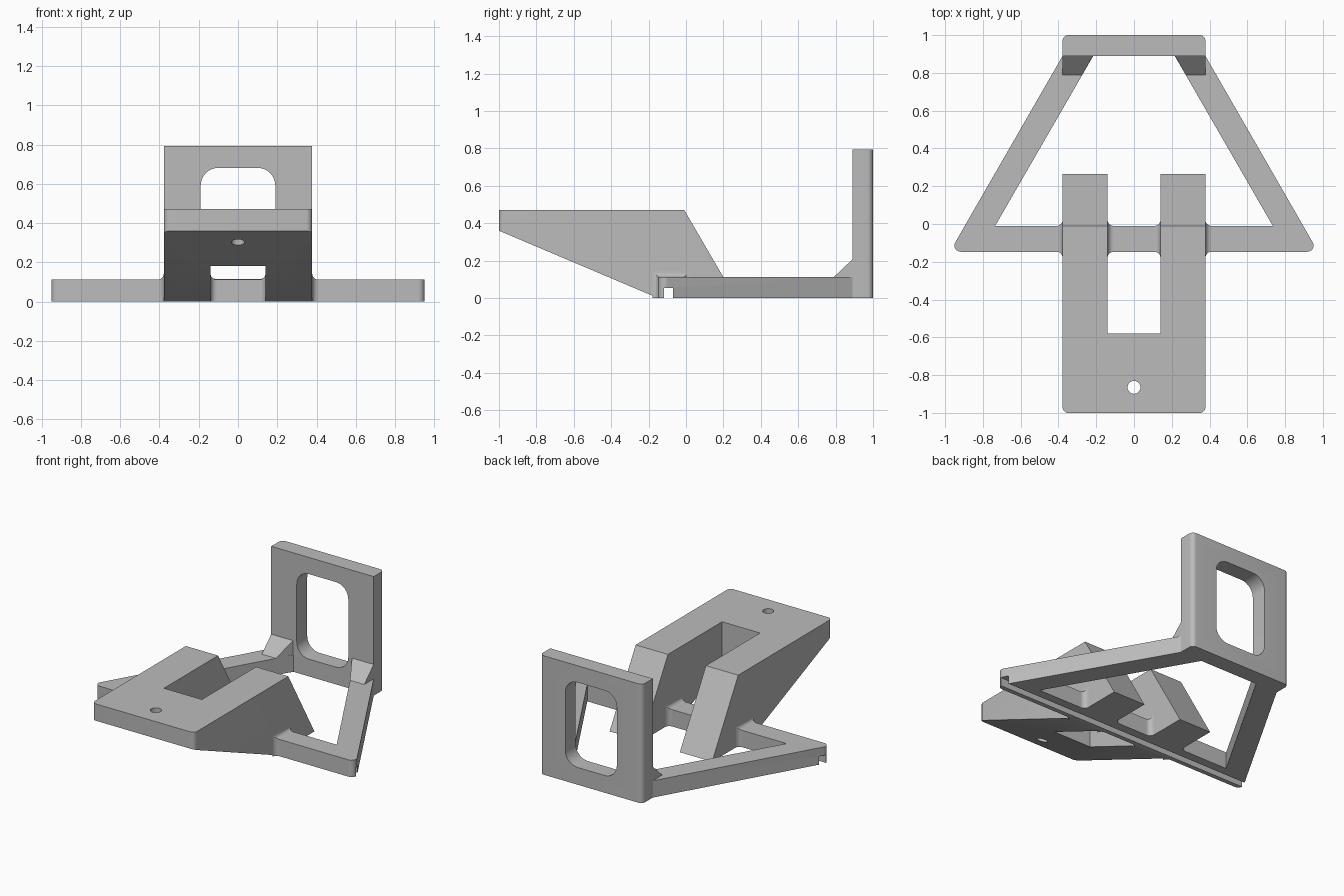
import bpy, bmesh, math
from mathutils import Vector, Matrix

cube = bpy.data.objects.get("Cube")
if cube:
    bpy.data.objects.remove(cube, do_unlink=True)

grey = bpy.data.materials.new("plain grey")
grey.use_nodes = True
COLOUR = (0.5, 0.5, 0.5, 1)
grey.diffuse_color = COLOUR
grey.node_tree.nodes["Principled BSDF"].inputs["Base Color"].default_value = COLOUR

# Maps from (outline u, outline v, depth) to world axes
AXES = {"z": lambda u, v, d: (u, v, d),
        "y": lambda u, v, d: (u, d, v),
        "x": lambda u, v, d: (d, u, v)}


def add_object(name, bm):
    bmesh.ops.recalc_face_normals(bm, faces=bm.faces)
    mesh = bpy.data.meshes.new(name)
    bm.to_mesh(mesh)
    bm.free()
    obj = bpy.data.objects.new(name, mesh)
    bpy.context.collection.objects.link(obj)
    mesh.materials.append(grey)
    return obj


def rounded(corners, steps=8):
    """Outline from (u, v, radius) corners, with arcs at rounded ones."""
    out = []
    for i, (u, v, r) in enumerate(corners):
        p = Vector((u, v))
        if r == 0:
            out.append(p)
            continue
        a = (Vector(corners[i - 1][:2]) - p).normalized()
        b = (Vector(corners[(i + 1) % len(corners)][:2]) - p).normalized()
        half = a.angle(b) / 2
        centre = p + (a + b).normalized() * r / math.sin(half)
        start = p + a * r / math.tan(half) - centre
        end = p + b * r / math.tan(half) - centre
        turn = math.atan2(start.x * end.y - start.y * end.x, start.dot(end))
        out += [centre + Matrix.Rotation(turn * k / steps, 2) @ start
                for k in range(steps + 1)]
    return out


def loft(name, rings):
    bm = bmesh.new()
    loops = [[bm.verts.new(p) for p in ring] for ring in rings]
    for lo, hi in zip(loops, loops[1:]):
        for i in range(len(lo)):
            bm.faces.new((lo[i - 1], lo[i], hi[i], hi[i - 1]))
    bm.faces.new(loops[0])
    bm.faces.new(loops[-1])
    return add_object(name, bm)


def prism(name, corners, axis, low, high):
    outline = rounded(corners)
    return loft(name, [[AXES[axis](p.x, p.y, d) for p in outline]
                       for d in (low, high)])


def box_corners(u0, u1, v0, v1, r=0):
    return [(u0, v0, r), (u1, v0, r), (u1, v1, r), (u0, v1, r)]


def cut(obj, cutter):
    cutter.hide_render = True
    mod = obj.modifiers.new("cut", "BOOLEAN")
    mod.operation, mod.solver, mod.object = "DIFFERENCE", "EXACT", cutter
    bpy.context.view_layer.objects.active = obj
    bpy.ops.object.modifier_apply(modifier=mod.name)
    bpy.data.objects.remove(cutter, do_unlink=True)


HALF, SLOT = 0.378, 0.14          # half widths of the body and its slot
BAR_FRONT, BAR_BACK, BAR_TOP = -0.147, -0.01, 0.112
WALL = 0.89                       # front face of the upright plate
parts = []

# Triangular base frame with rounded tips
frame = prism("base_frame", [(-HALF, WALL, 0), (-0.975, BAR_FRONT, 0.033),
                             (0.975, BAR_FRONT, 0.033), (HALF, WALL, 0)],
              "z", 0, BAR_TOP)
cut(frame, prism("frame_opening", [(-0.735, BAR_BACK, 0), (0.735, BAR_BACK, 0),
                                   (0.204, 0.91, 0), (-0.204, 0.91, 0)],
                 "z", -0.1, 0.3))
parts.append(frame)

# Upright plate with a rounded window
plate = prism("upright_plate", [(-HALF, WALL, 0), (HALF, WALL, 0),
                                (HALF, 1, 0.03), (-HALF, 1, 0.03)], "z", 0, 0.793)
cut(plate, prism("window", box_corners(-0.19, 0.19, 0.115, 0.682, 0.09), "y", 0.8, 1.1))
parts.append(plate)

# Sloping forked body with two arms
body = prism("forked_body", [(-1, 0.36, 0), (-1, 0.472, 0), (-0.01, 0.472, 0),
                             (0.265, 0, 0), (-0.15, 0, 0)], "x", -HALF, HALF)
bm = bmesh.new()
bm.from_mesh(body.data)
front_edges = [e for e in bm.edges if all(v.co.y < -0.99 for v in e.verts)
               and abs(e.verts[0].co.x - e.verts[1].co.x) < 0.01]
bmesh.ops.bevel(bm, geom=front_edges, offset=0.03, segments=6, profile=0.5, affect="EDGES")
bm.to_mesh(body.data)
bm.free()
cut(body, prism("slot", box_corners(-SLOT, SLOT, -0.58, 0.5), "z", -0.1, 0.6))
cut(body, prism("hole", box_corners(-0.034, 0.034, -0.899, -0.831, 0.0339), "z", 0, 0.6))
parts.append(body)

# Flared fillets where the bar meets each arm
R = 0.032
for side, name in ((-1, "right"), (1, "left")):
    for x, away, place in ((SLOT, -1, "inner"), (HALF, 1, "outer")):
        rings = []
        for k in range(8):
            angle = math.pi / 2 * k / 7
            t, flare = R * (1 - math.cos(angle)), R * (1 - math.sin(angle))
            y0, y1, top = BAR_FRONT - flare, BAR_BACK + flare, BAR_TOP + flare
            px = side * (x + away * t)
            rings.append([(px, y0, 0), (px, y1, 0), (px, y1, top), (px, y0, top)])
        parts.append(loft(f"{name}_{place}_fillet", rings))

    # Gusset bracing the plate on each side beam
    bm = bmesh.new()
    back, front = WALL + 0.005, 0.79
    pts = [(HALF, front, BAR_TOP), (0.273, front, BAR_TOP),
           (HALF, back, BAR_TOP), (0.215, back, BAR_TOP),
           (HALF, back, 0.212), (0.215, back, 0.212)]
    v = [bm.verts.new((side * px, py, pz)) for px, py, pz in pts]
    for ids in ((0, 1, 3, 2), (2, 3, 5, 4), (0, 1, 5, 4), (0, 2, 4), (1, 3, 5)):
        bm.faces.new([v[i] for i in ids])
    parts.append(add_object(f"{name}_gusset", bm))

# Groove running under the whole cross bar
for obj in parts:
    if "frame" in obj.name or "body" in obj.name or "fillet" in obj.name:
        cut(obj, prism("groove", box_corners(-0.117, -0.07, -0.1, 0.055), "x", -1.2, 1.2))

# Smooth the curved faces, keep the edges crisp
bpy.ops.object.select_all(action="DESELECT")
for obj in parts:
    obj.select_set(True)
bpy.context.view_layer.objects.active = parts[0]
bpy.ops.object.shade_smooth_by_angle(angle=math.radians(30))
